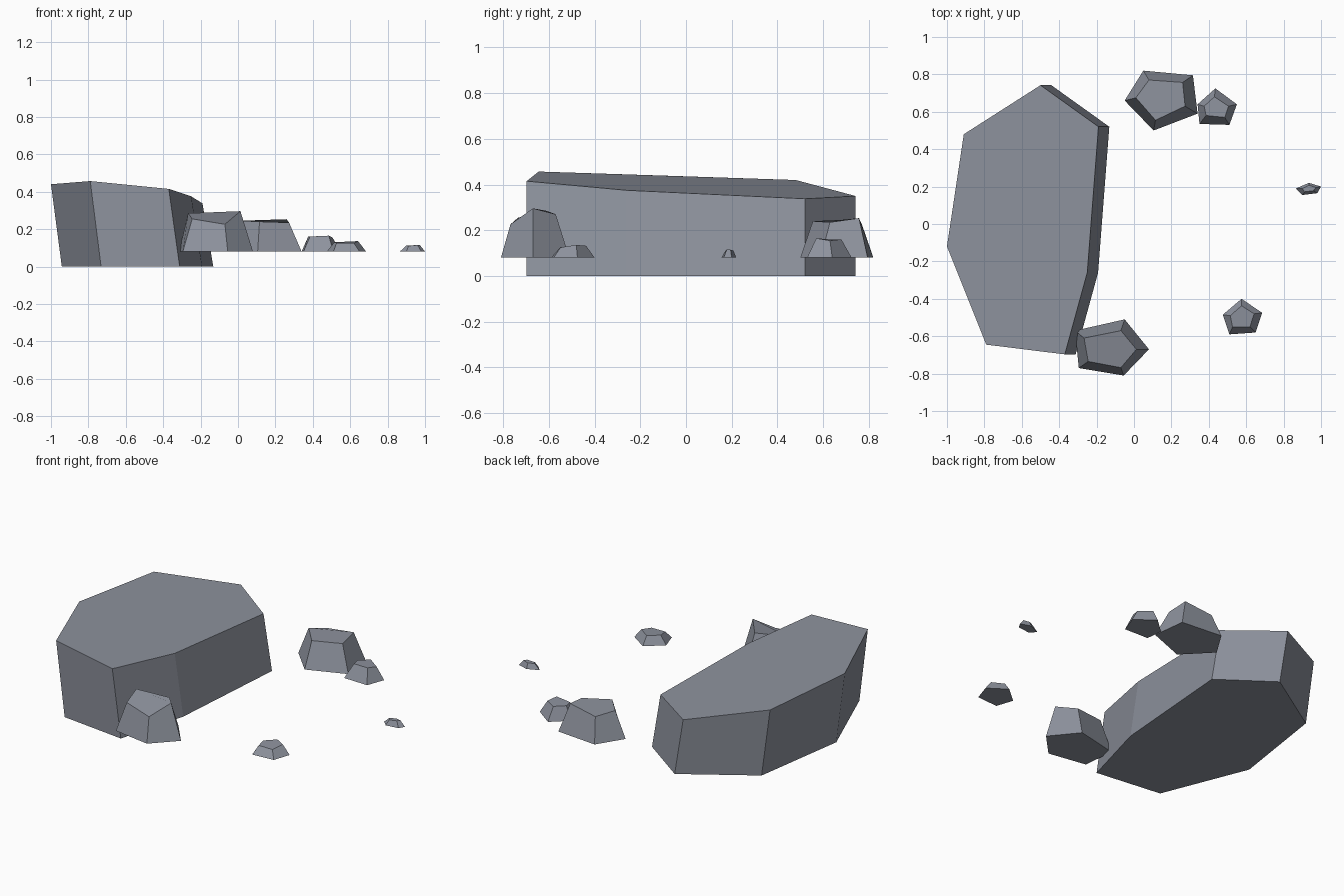
import bpy, bmesh

# Single slate-grey colour
stone = bpy.data.materials.new("slate_grey")
stone.diffuse_color = (0.27, 0.29, 0.34, 1)


def rock(name, base, top, base_z):
    """Flat-faced rock: base outline (x, y) lofted to an uneven top outline (x, y, z)."""
    bm = bmesh.new()
    low = [bm.verts.new((x, y, base_z)) for x, y in base]
    high = [bm.verts.new(p) for p in top]
    n = len(low)
    for i in range(n):
        j = (i + 1) % n
        bm.faces.new((low[i], low[j], high[j], high[i]))
    bm.faces.new(high)
    bm.faces.new(low[::-1])
    bmesh.ops.recalc_face_normals(bm, faces=bm.faces)
    me = bpy.data.meshes.new(name)
    bm.to_mesh(me)
    bm.free()
    me.materials.append(stone)
    ob = bpy.data.objects.new(name, me)
    bpy.context.collection.objects.link(ob)
    return ob


# Large boulder: leaning prism with a sloping seven-sided top
slab = [(-1.0, -0.12, 0.44), (-0.79, -0.645, 0.457), (-0.37, -0.697, 0.415),
        (-0.25, -0.26, 0.375), (-0.19, 0.52, 0.338), (-0.50, 0.742, 0.35),
        (-0.91, 0.48, 0.42)]
rock("large_boulder", [(x + 0.058, y) for x, y, z in slab], slab, 0.0)

# Medium rock at the front
rock("front_rock",
     [(-0.05, -0.51), (0.08, -0.67), (-0.055, -0.81), (-0.295, -0.77), (-0.315, -0.57)],
     [(-0.07, -0.57, 0.27), (0.013, -0.67, 0.296), (-0.07, -0.768, 0.226),
      (-0.245, -0.735, 0.255), (-0.267, -0.61, 0.285)], 0.08)

# Medium rock at the back
rock("back_rock",
     [(0.05, 0.82), (0.315, 0.795), (0.34, 0.59), (0.105, 0.50), (-0.05, 0.66)],
     [(0.08, 0.77, 0.225), (0.26, 0.757, 0.253), (0.273, 0.63, 0.235),
      (0.115, 0.555, 0.24), (0.01, 0.675, 0.245)], 0.08)

# Small stones
rock("back_stone",
     [(0.435, 0.725), (0.55, 0.64), (0.51, 0.53), (0.35, 0.535), (0.34, 0.64)],
     [(0.43, 0.68, 0.16), (0.505, 0.63, 0.155), (0.485, 0.57, 0.165),
      (0.385, 0.58, 0.16), (0.375, 0.63, 0.16)], 0.08)
rock("front_stone",
     [(0.575, -0.40), (0.685, -0.475), (0.65, -0.58), (0.51, -0.59), (0.475, -0.485)],
     [(0.575, -0.437, 0.132), (0.642, -0.48, 0.136), (0.62, -0.55, 0.125),
      (0.527, -0.55, 0.126), (0.515, -0.49, 0.13)], 0.08)
rock("pebble",
     [(0.935, 0.22), (1.0, 0.20), (0.98, 0.165), (0.90, 0.155), (0.865, 0.19)],
     [(0.935, 0.207, 0.112), (0.972, 0.195, 0.115), (0.96, 0.178, 0.115),
      (0.912, 0.172, 0.11), (0.90, 0.19, 0.112)], 0.08)
